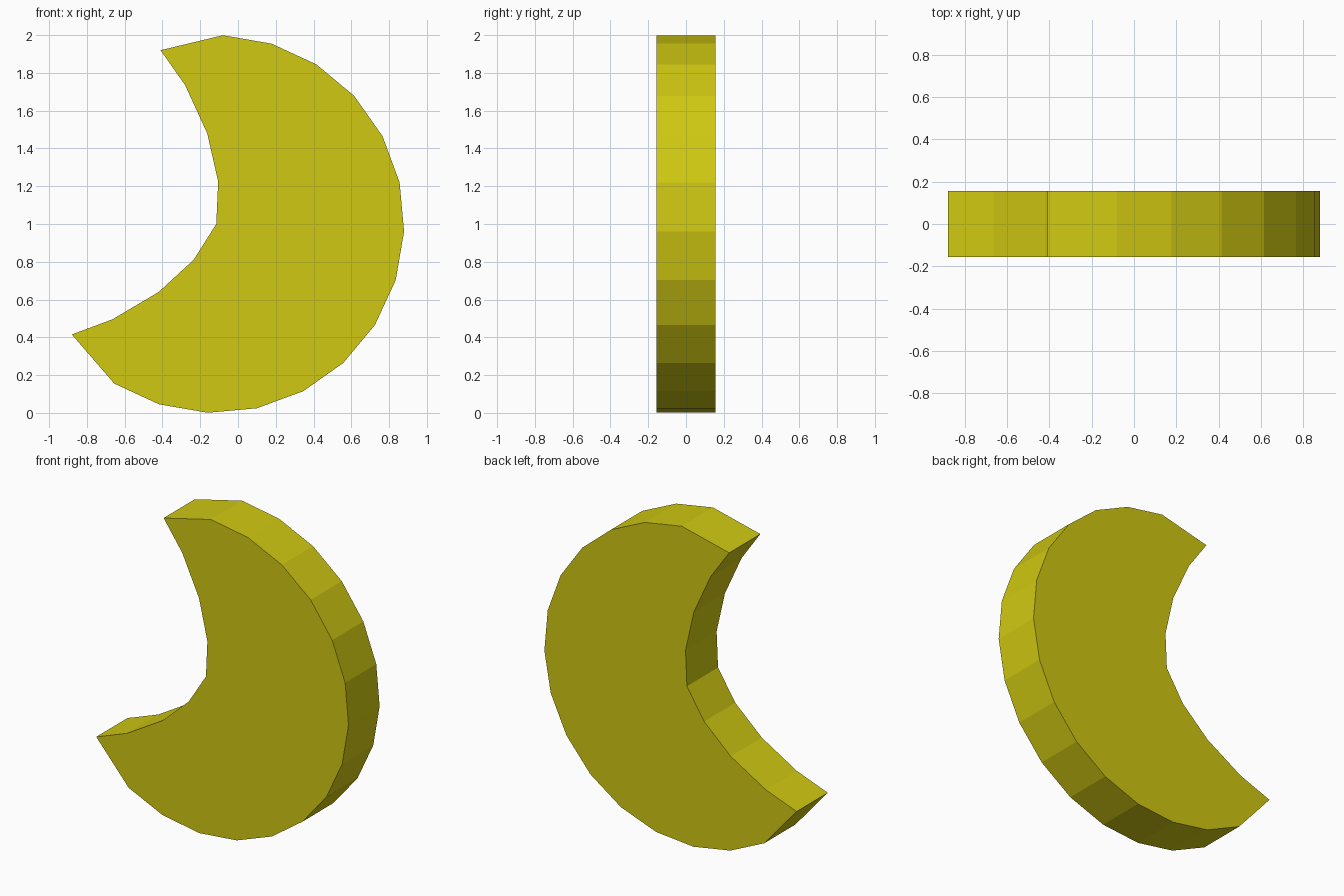
import bpy, bmesh
from math import cos, sin, radians

if "Cube" in bpy.data.objects:
    bpy.data.objects.remove(bpy.data.objects["Cube"])

HALF_DEPTH = 0.155

# Outer rim: part of a 24-sided circle, from the upper horn down to the lower horn
outer = [(-0.12 + cos(radians(a)), 1.0 + sin(radians(a)))
         for a in (-2.3 + 15 * k for k in range(6, -9, -1))]

# Lower tip, hollow inner edge, upper tip
inner = [(-0.88, 0.415), (-0.665, 0.495), (-0.42, 0.64), (-0.235, 0.81),
         (-0.115, 1.0), (-0.105, 1.225), (-0.163, 1.48), (-0.28, 1.735),
         (-0.41, 1.92)]

# Crescent profile extruded along y
bm = bmesh.new()
face = bm.faces.new([bm.verts.new((x, -HALF_DEPTH, z)) for x, z in outer + inner])
extruded = bmesh.ops.extrude_face_region(bm, geom=[face], use_keep_orig=True)
bmesh.ops.translate(bm, vec=(0, 2 * HALF_DEPTH, 0),
                    verts=[g for g in extruded["geom"] if isinstance(g, bmesh.types.BMVert)])
bmesh.ops.recalc_face_normals(bm, faces=bm.faces)

mesh = bpy.data.meshes.new("crescent_moon")
bm.to_mesh(mesh)
bm.free()
moon = bpy.data.objects.new("crescent_moon", mesh)
bpy.context.collection.objects.link(moon)

# Yellow finish
yellow = bpy.data.materials.new("moon_yellow")
yellow.diffuse_color = (0.63, 0.58, 0.006, 1)
yellow.use_nodes = True
yellow.node_tree.nodes["Principled BSDF"].inputs["Base Color"].default_value = yellow.diffuse_color
mesh.materials.append(yellow)
